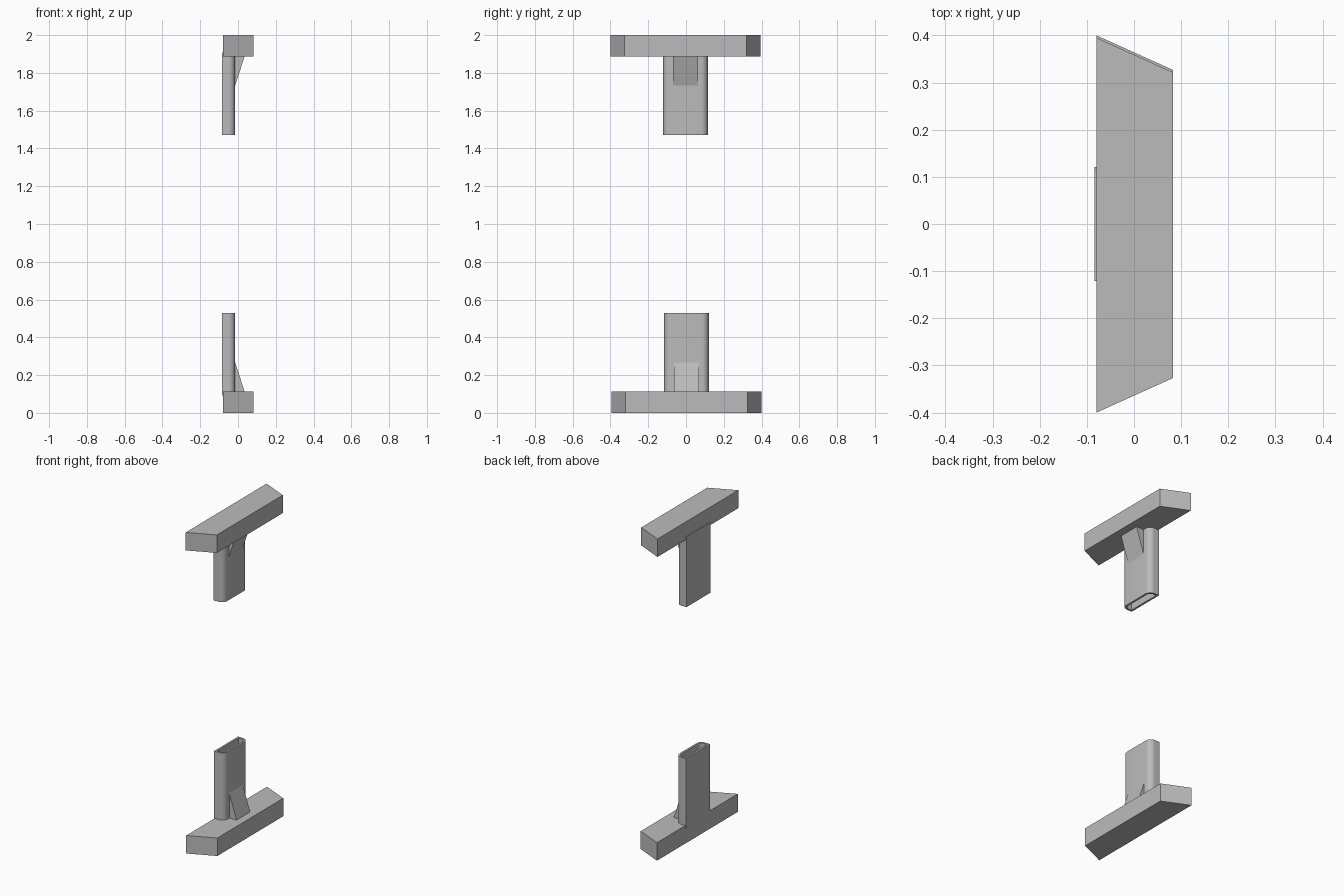
import bpy, bmesh, math
from mathutils import Vector, Matrix

cube = bpy.data.objects.get("Cube")
if cube:
    bpy.data.objects.remove(cube, do_unlink=True)

grey = bpy.data.materials.new("plain_grey")
grey.use_nodes = True
colour = (0.5, 0.5, 0.5, 1)
grey.diffuse_color = colour
grey.node_tree.nodes["Principled BSDF"].inputs["Base Color"].default_value = colour

# The upper bracket is the lower one turned over about the x axis
LOWER = Matrix.Translation((0, 0.0025, 0))
UPPER = Matrix.Translation((0, 0, 2)) @ Matrix.Rotation(math.pi, 4, "X") @ LOWER


def prism(name, outline, direction, place, wall=0, depth=0, smooth=False):
    """Extrude a closed outline; optionally hollow its far end."""
    bm = bmesh.new()
    base = bm.faces.new([bm.verts.new(p) for p in outline])
    move = Vector(direction)
    ext = bmesh.ops.extrude_face_region(bm, geom=[base], use_keep_orig=True)["geom"]
    bmesh.ops.translate(bm, vec=move, verts=[v for v in ext if isinstance(v, bmesh.types.BMVert)])
    end = next(f for f in ext if isinstance(f, bmesh.types.BMFace))
    bmesh.ops.recalc_face_normals(bm, faces=bm.faces)
    if wall:
        bmesh.ops.inset_region(bm, faces=[end], thickness=wall, use_even_offset=True)
        well = bmesh.ops.extrude_face_region(bm, geom=[end])["geom"]
        bmesh.ops.translate(bm, vec=-move.normalized() * depth,
                            verts=[v for v in well if isinstance(v, bmesh.types.BMVert)])
        if end.is_valid:
            bmesh.ops.delete(bm, geom=[end], context="FACES_ONLY")
        bmesh.ops.recalc_face_normals(bm, faces=bm.faces)
    mesh = bpy.data.meshes.new(name)
    bm.to_mesh(mesh)
    bm.free()
    mesh.materials.append(grey)
    obj = bpy.data.objects.new(name, mesh)
    bpy.context.collection.objects.link(obj)
    obj.matrix_world = place
    if smooth:
        bpy.ops.object.select_all(action="DESELECT")
        obj.select_set(True)
        bpy.context.view_layer.objects.active = obj
        bpy.ops.object.shade_smooth_by_angle(angle=math.radians(30))
    return obj


# Crossbar plan: a trapezoid with slanted ends
bar = [(-0.08, -0.3975, 0), (0.083, -0.324, 0), (0.083, 0.324, 0), (-0.08, 0.3975, 0)]

# Socket plan: square corners on the outer side, rounded on the inner side
back, face, half, radius, foot = -0.084, -0.015, 0.118, 0.035, 0.093
socket = [(back, half, foot), (back, -half, foot)]
for side in (-1, 1):
    arc = []
    for i in range(9):
        a = i / 8 * math.pi / 2
        arc.append((face - radius + radius * math.sin(a),
                    side * (half - radius + radius * math.cos(a)), foot))
    socket += arc if side < 0 else arc[::-1]

# Gusset: a wedge between the crossbar and the socket
gusset = [(-0.03, -0.067, 0.1), (0.039, -0.067, 0.1), (face, -0.067, 0.267), (-0.03, -0.067, 0.267)]

for level, place in (("lower", LOWER), ("upper", UPPER)):
    prism(level + "_crossbar", bar, (0, 0, 0.112), place)
    prism(level + "_socket", socket, (0, 0, 0.53 - foot), place, wall=0.012, depth=0.41, smooth=True)
    prism(level + "_gusset", gusset, (0, 0.134, 0), place)
